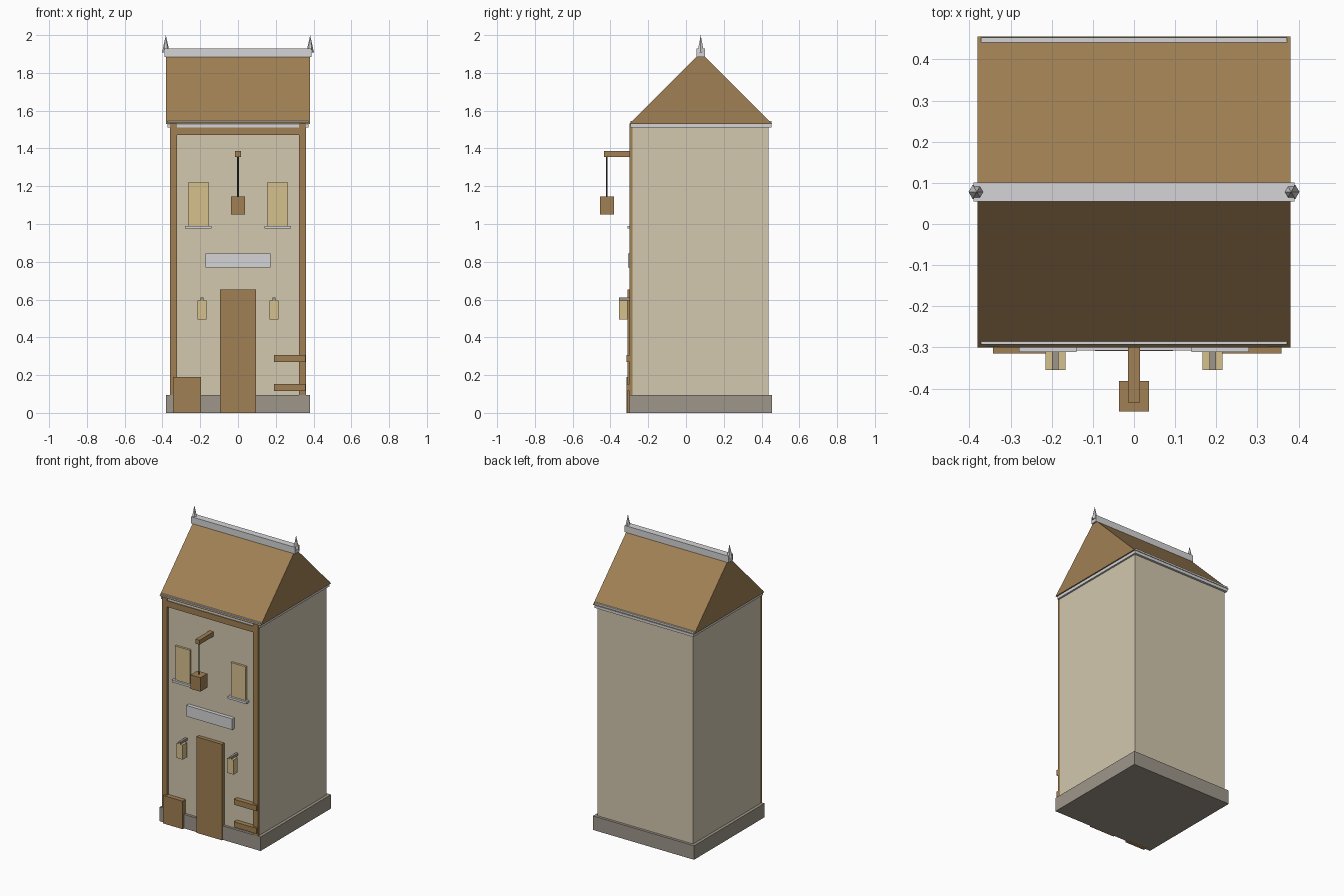
import bpy, bmesh, math
from mathutils import Matrix

if "Cube" in bpy.data.objects:
    bpy.data.objects.remove(bpy.data.objects["Cube"])


def material(name, r, g, b):
    lin = [((c / 255 + 0.055) / 1.055) ** 2.4 for c in (r, g, b)]
    m = bpy.data.materials.new(name)
    m.diffuse_color = (*lin, 1)
    m.use_nodes = True
    m.node_tree.nodes["Principled BSDF"].inputs["Base Color"].default_value = m.diffuse_color
    return m


PLASTER = material("plaster", 211, 200, 175)
WOOD = material("brown wood", 160, 128, 84)
TRIM = material("pale trim", 213, 213, 215)
STONE = material("grey stone", 157, 150, 138)
GLASS = material("amber glass", 214, 193, 141)
ROPE = material("dark rope", 70, 66, 60)


def finish(name, bm, mat):
    bmesh.ops.recalc_face_normals(bm, faces=bm.faces)
    me = bpy.data.meshes.new(name)
    bm.to_mesh(me)
    bm.free()
    me.materials.append(mat)
    ob = bpy.data.objects.new(name, me)
    bpy.context.collection.objects.link(ob)
    return ob


def box(name, mat, x, y, z):
    """Box given as (min, max) on each axis."""
    bm = bmesh.new()
    bmesh.ops.create_cube(bm, size=1)
    for v in bm.verts:
        for i, (lo, hi) in enumerate((x, y, z)):
            v.co[i] = lo if v.co[i] < 0 else hi
    return finish(name, bm, mat)


def cone(name, mat, loc, r1, r2, depth, sides):
    """Upright cone standing on loc, with a corner on the x axis."""
    bm = bmesh.new()
    bmesh.ops.create_cone(bm, cap_ends=True, segments=sides, radius1=r1, radius2=r2,
                          depth=depth, matrix=Matrix.Translation((0, 0, depth / 2)))
    corner = max((v for v in bm.verts if v.co.z < 1e-6), key=lambda v: v.co.x).co
    bmesh.ops.rotate(bm, verts=bm.verts,
                     matrix=Matrix.Rotation(-math.atan2(corner.y, corner.x), 3, 'Z'))
    bmesh.ops.translate(bm, verts=bm.verts, vec=loc)
    return finish(name, bm, mat)


# Main body
MID = 0.078
box("stone_base", STONE, (-.38, .38), (-.30, .456), (0, .095))
box("walls", PLASTER, (-.36, .36), (-.283, .438), (.05, 1.515))
box("eave_trim", TRIM, (-.372, .372), (-.293, .453), (1.51, 1.53))

# Gabled roof: triangle profile extruded along x
bm = bmesh.new()
profile = [(-.30, 1.53), (.456, 1.53), (MID, 1.908)]
face = bm.faces.new([bm.verts.new((-.38, y, z)) for y, z in profile])
ext = bmesh.ops.extrude_face_region(bm, geom=[face])
bmesh.ops.translate(bm, vec=(.76, 0, 0),
                    verts=[g for g in ext["geom"] if isinstance(g, bmesh.types.BMVert)])
finish("roof", bm, WOOD)
box("ridge_cap", TRIM, (-.39, .39), (MID - .023, MID + .023), (1.885, 1.93))
for label, y in (("front", -.287), ("back", .447)):
    box(label + "_gutter", TRIM, (-.372, .372), (y - .006, y + .006), (1.525, 1.545))

# Timber frame on the front
box("frame_lintel", WOOD, (-.33, .33), (-.299, -.28), (1.47, 1.511))

# Mirrored parts
for label, s in (("left", -1), ("right", 1)):
    def span(c, half):
        return (s * c - half, s * c + half)
    box(label + "_frame_post", WOOD, span(.342, .018), (-.30, -.28), (.09, 1.531))
    cone(label + "_finial", TRIM, (s * .382, MID, 1.908), .02, 0, .092, 6)
    box(label + "_window", GLASS, span(.21, .056), (-.297, -.28), (.99, 1.22))
    box(label + "_window_sill", TRIM, span(.21, .07), (-.311, -.28), (.975, .99))
    box(label + "_lantern", GLASS, span(.191, .024), (-.355, -.31), (.495, .595))
    box(label + "_lantern_bracket", STONE, span(.191, .008), (-.355, -.28), (.594, .61))

# Front details
box("door", WOOD, (-.095, .095), (-.309, -.28), (0, .652))
box("sign_board", TRIM, (-.172, .172), (-.308, -.28), (.77, .845))
box("crate", WOOD, (-.343, -.196), (-.315, -.28), (0, .19))
for label, z in (("lower", .117), ("upper", .27)):
    box(label + "_shelf", WOOD, (.19, .358), (-.315, -.28), (z, z + .037))

# Hoist
box("hoist_beam", WOOD, (-.015, .015), (-.434, -.28), (1.355, 1.386))
cone("hoist_rope", ROPE, (0, -.419, 1.14), .004, .004, .22, 6)
box("hoisted_crate", WOOD, (-.037, .037), (-.456, -.382), (1.05, 1.145))
